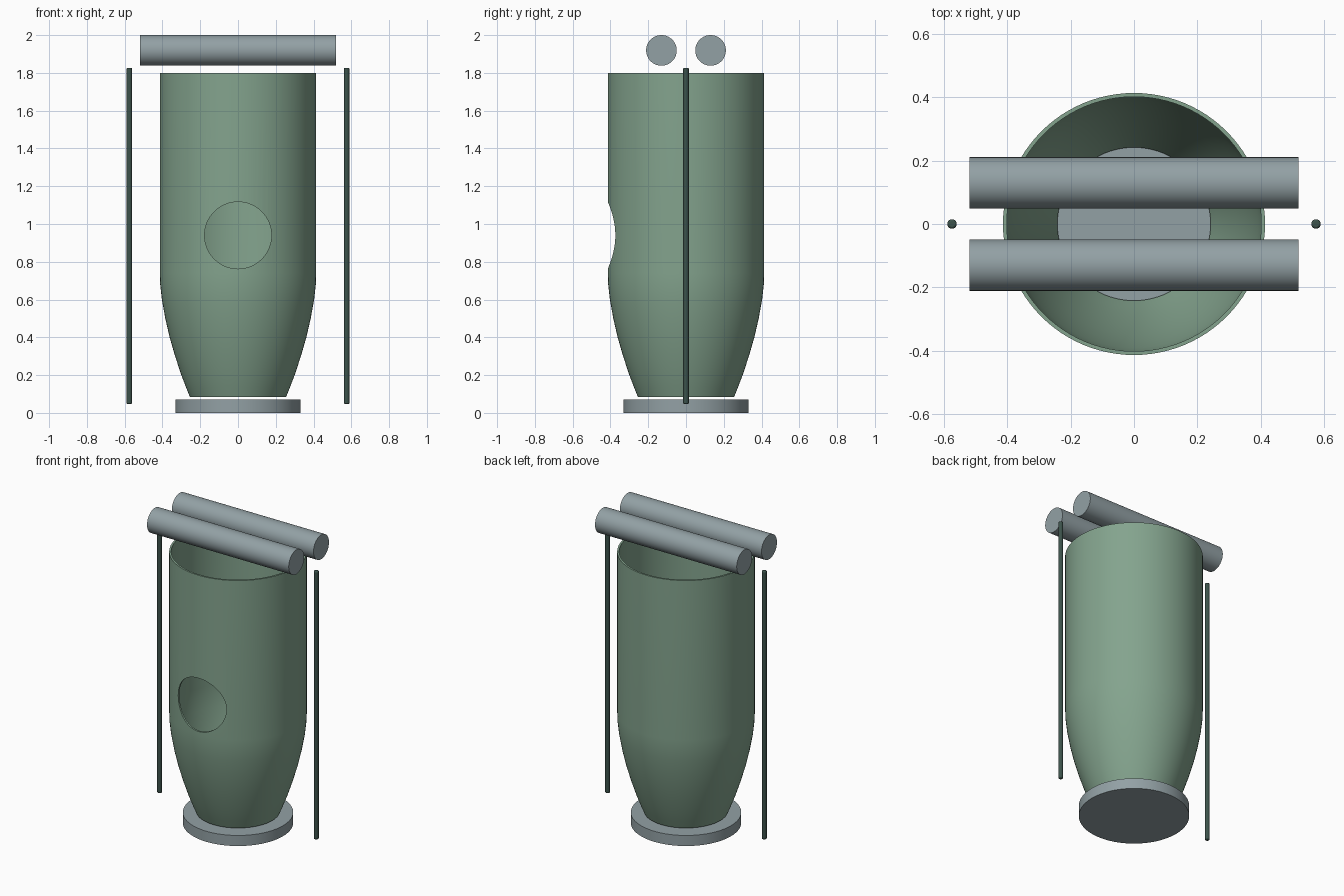
import bpy, bmesh, math

if "Cube" in bpy.data.objects:
    bpy.data.objects.remove(bpy.data.objects["Cube"])


def material(name, rgb):
    m = bpy.data.materials.new(name)
    m.diffuse_color = (*rgb, 1)
    m.use_nodes = True
    m.node_tree.nodes["Principled BSDF"].inputs["Base Color"].default_value = m.diffuse_color
    return m


green = material("sage green", (0.23, 0.37, 0.27))
grey = material("steel grey", (0.29, 0.355, 0.375))
dark = material("dark green", (0.045, 0.085, 0.07))


def smooth(obj):
    bpy.ops.object.select_all(action='DESELECT')
    obj.select_set(True)
    bpy.context.view_layer.objects.active = obj
    bpy.ops.object.shade_smooth_by_angle(angle=math.radians(35))


def cylinder(name, r, length, loc, mat, rot=(0, 0, 0), sides=64):
    bpy.ops.mesh.primitive_cylinder_add(vertices=sides, radius=r, depth=length,
                                        location=loc, rotation=rot)
    obj = bpy.context.object
    obj.name = name
    obj.data.materials.append(mat)
    smooth(obj)
    return obj


def lathe(name, profile, mat, sides=96):
    # closed (radius, height) loop spun around z
    bm = bmesh.new()
    rings = []
    for i in range(sides):
        a = 2 * math.pi * i / sides
        rings.append([bm.verts.new((r * math.cos(a), r * math.sin(a), z)) for r, z in profile])
    n = len(profile)
    for i in range(sides):
        a, b = rings[i], rings[(i + 1) % sides]
        for j in range(n):
            k = (j + 1) % n
            bm.faces.new((a[j], b[j], b[k], a[k]))
    bmesh.ops.recalc_face_normals(bm, faces=bm.faces)
    mesh = bpy.data.meshes.new(name)
    bm.to_mesh(mesh)
    bm.free()
    obj = bpy.data.objects.new(name, mesh)
    bpy.context.collection.objects.link(obj)
    mesh.materials.append(mat)
    return obj


# Vessel: thin open tube tapering to an open foot
outer = [(0.254, 0.083), (0.275, 0.135), (0.30, 0.20), (0.333, 0.30), (0.362, 0.40),
         (0.385, 0.50), (0.403, 0.60), (0.412, 0.68), (0.414, 0.74), (0.414, 1.80)]
inner = [(r - 0.012, z) for r, z in reversed(outer)]
vessel = lathe("vessel_wall", outer + inner, green)

# Round opening through the front wall
cutter = cylinder("opening_cutter", 0.177, 0.4, (0, -0.4, 0.94), green,
                  (math.pi / 2, 0, 0), 64)
cut = vessel.modifiers.new("opening", 'BOOLEAN')
cut.operation = 'DIFFERENCE'
cut.solver = 'EXACT'
cut.object = cutter
bpy.context.view_layer.objects.active = vessel
bpy.ops.object.modifier_apply(modifier=cut.name)
bpy.data.objects.remove(cutter)
smooth(vessel)

# Base disc
cylinder("base_disc", 0.332, 0.07, (0, 0, 0.035), grey, sides=96)

# Paired rollers on top and thin rods at the sides
for side, label in ((-1, "a"), (1, "b")):
    cylinder("top_roller_" + label, 0.081, 1.04, (0, side * 0.13, 1.919), grey,
             (0, math.pi / 2, 0))
    rod = cylinder("side_rod_" + label, 0.015, 1.78, (side * 0.575, 0, 0.937), dark, sides=24)
    bev = rod.modifiers.new("rounded_ends", 'BEVEL')
    bev.width = 0.006
    bev.segments = 2
